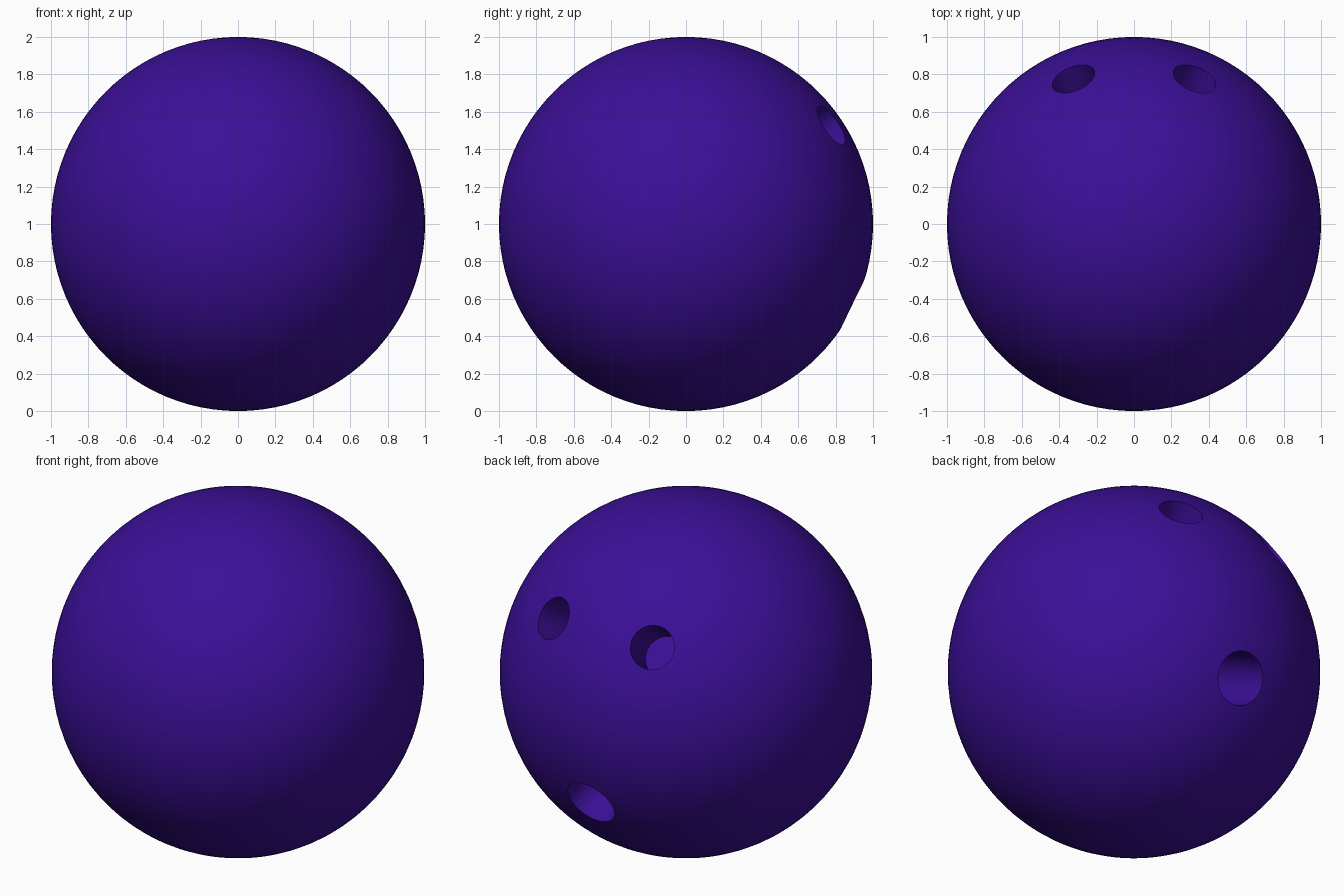
import bpy
from mathutils import Vector

if "Cube" in bpy.data.objects:
    bpy.data.objects.remove(bpy.data.objects["Cube"])

CENTRE = Vector((0, 0, 1))

purple = bpy.data.materials.new("deep_purple")
purple.diffuse_color = (0.044, 0.0048, 0.31, 1)
purple.use_nodes = True
purple.node_tree.nodes["Principled BSDF"].inputs["Base Color"].default_value = purple.diffuse_color

# Ball body
bpy.ops.mesh.primitive_uv_sphere_add(segments=96, ring_count=48, radius=1, location=CENTRE)
ball = bpy.context.object
ball.name = "ball"
ball.data.materials.append(purple)


def drill(name, direction, radius, depth):
    """Bore a round, flat-bottomed hole towards the centre of the ball."""
    d = Vector(direction).normalized()
    length = depth + 0.2
    bpy.ops.mesh.primitive_cylinder_add(
        vertices=48, radius=radius, depth=length,
        location=CENTRE + d * (1 - depth + length / 2),
        rotation=d.to_track_quat('Z', 'Y').to_euler())
    cutter = bpy.context.object
    cutter.name = name
    cutter.hide_render = True
    cutter.data.materials.append(purple)
    bpy.context.view_layer.objects.active = ball
    mod = ball.modifiers.new(name, 'BOOLEAN')
    mod.operation = 'DIFFERENCE'
    mod.solver = 'EXACT'
    mod.object = cutter
    bpy.ops.object.modifier_apply(modifier=mod.name)
    bpy.data.objects.remove(cutter)


# Two finger holes and a wider thumb hole on the back
for side, label in ((-1, "left"), (1, "right")):
    drill(f"finger_hole_{label}", (side * 0.325, 0.78, 0.53), 0.12, 0.45)
drill("thumb_hole", (0, 0.895, -0.435), 0.147, 0.5)

# Smooth surface with crisp hole rims
bpy.ops.object.select_all(action='DESELECT')
ball.select_set(True)
bpy.context.view_layer.objects.active = ball
bpy.ops.object.shade_smooth_by_angle(angle=0.6)
